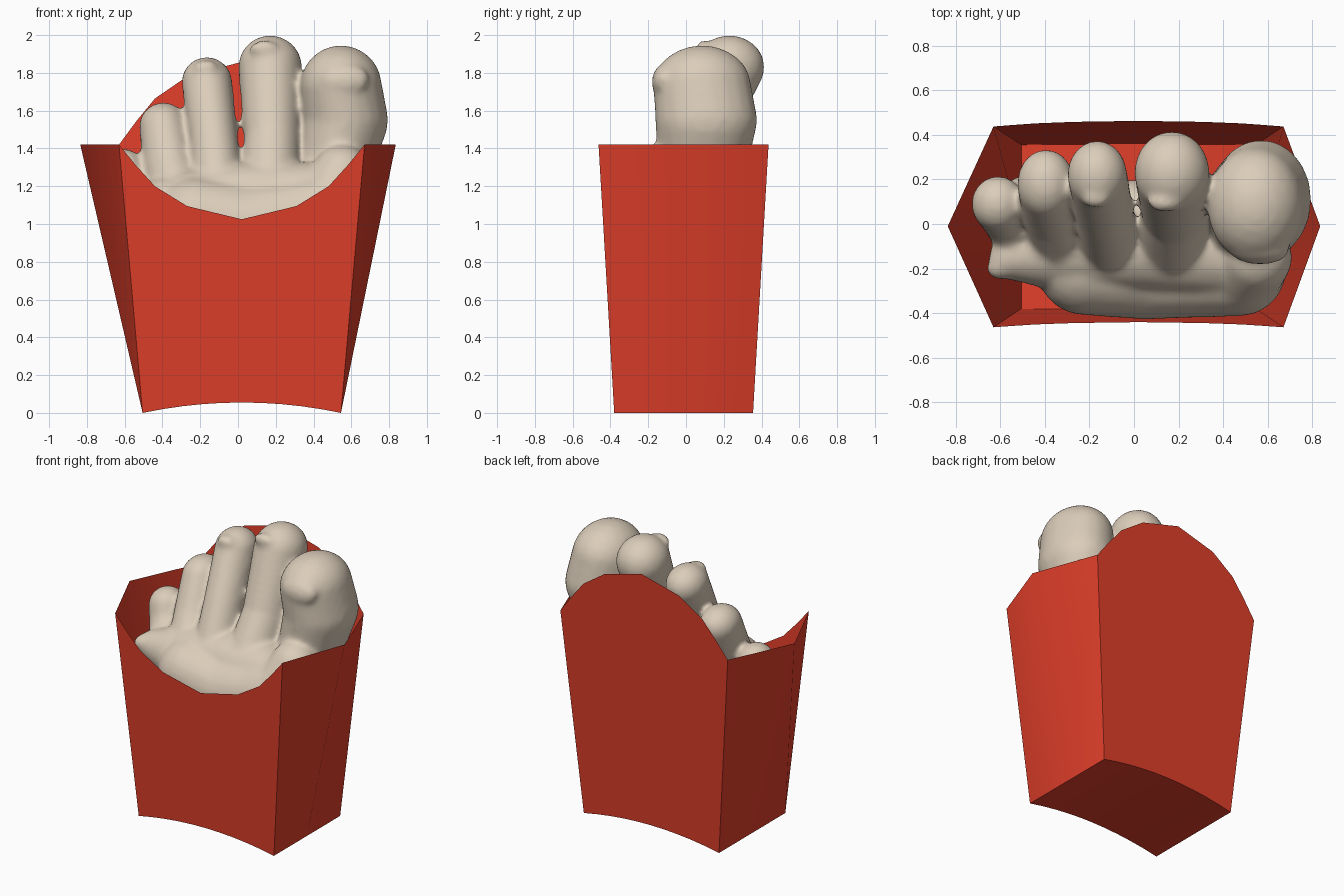
import bpy, bmesh, math
from mathutils import Matrix, Vector

old = bpy.data.objects.get("Cube")
if old:
    bpy.data.objects.remove(old, do_unlink=True)


def material(name, rgb):
    m = bpy.data.materials.new(name)
    m.use_nodes = True
    m.diffuse_color = (*rgb, 1)
    node = next(n for n in m.node_tree.nodes if n.type == 'BSDF_PRINCIPLED')
    node.inputs["Base Color"].default_value = (*rgb, 1)
    node.inputs["Roughness"].default_value = 0.8
    return m


def add_object(name, bm, mat, angle):
    mesh = bpy.data.meshes.new(name)
    bm.to_mesh(mesh)
    bm.free()
    mesh.materials.append(mat)
    ob = bpy.data.objects.new(name, mesh)
    bpy.context.collection.objects.link(ob)
    bpy.ops.object.select_all(action='DESELECT')
    ob.select_set(True)
    bpy.context.view_layer.objects.active = ob
    bpy.ops.object.shade_smooth_by_angle(angle=math.radians(angle))
    return ob


red = material("carton red", (0.75, 0.049, 0.023))
skin = material("skin beige", (0.71, 0.61, 0.49))

# Carton: a folded sheet with a scooped front, raised back and creased sides
RIM, MID = 1.42, 0.02


def front_y(z):
    return -0.38 - 0.083 * z / RIM


def back_y(z):
    return 0.355 + 0.082 * z / RIM


bm = bmesh.new()
ARCH = 10
arch = []
for i in range(ARCH + 1):
    t = 2 * i / ARCH - 1
    arch.append((MID + 0.525 * t, 0.055 * (1 - t * t)))
half = [(0.65, 0), (0.56, 0.11), (0.46, 0.22), (0.29, 0.325), (0, 0.395)]
curve = [(MID + x, h) for x, h in half] + [(MID - x, h) for x, h in half[-2::-1]]


def panel(y_at, sign, stretch):
    low = [bm.verts.new((x, y_at(z), z)) for x, z in arch]
    high = []
    for x, h in curve:
        z = RIM + sign * h * stretch
        high.append(bm.verts.new((x, y_at(z), z)))
    bm.faces.new(low + high)
    return low, high


f_low, f_high = panel(front_y, -1, 1)
b_low, b_high = panel(back_y, 1, 1.11)

# Curved floor
for i in range(ARCH):
    bm.faces.new((f_low[i], b_low[i], b_low[i + 1], f_low[i + 1]))

# Softly creased sides
for low_i, high_i, fold_x in ((0, -1, -0.835), (-1, 0, 0.835)):
    fold = bm.verts.new((fold_x, -0.01, RIM))
    base = bm.verts.new((f_low[low_i].co + b_low[low_i].co) / 2)
    bm.faces.new((f_low[low_i], f_high[high_i], fold, base))
    bm.faces.new((base, fold, b_high[high_i], b_low[low_i]))
bmesh.ops.recalc_face_normals(bm, faces=bm.faces)
add_object("carton", bm, red, 50)

# Foot: chains of balls fused into one smooth skin
bm = bmesh.new()


def ball(centre, scale, tilt=0):
    mat = (Matrix.Translation(centre) @ Matrix.Rotation(tilt, 4, 'X')
           @ Matrix.Diagonal((*scale, 1)))
    bmesh.ops.create_icosphere(bm, subdivisions=3, radius=1, matrix=mat)


def limb(points, deep=1.0, steps=8):
    for a, b in zip(points, points[1:]):
        for i in range(steps + 1):
            x, y, z, r = Vector(a).lerp(Vector(b), i / steps)
            ball((x, y, z), (r, r * deep, r))


# Toes, from big to little: x, y, z, radius
limb([(0.46, 0.03, 1.08, 0.19), (0.525, 0.09, 1.36, 0.205),
      (0.57, 0.108, 1.55, 0.226), (0.545, 0.085, 1.73, 0.217)], 1.2)
limb([(0.17, -0.12, 1.15, 0.16), (0.18, 0.06, 1.45, 0.15), (0.17, 0.23, 1.83, 0.17)], 1.1)
limb([(-0.1, -0.12, 1.13, 0.14), (-0.13, 0.04, 1.45, 0.13), (-0.165, 0.22, 1.75, 0.135)], 1.15)
limb([(-0.3, -0.1, 1.08, 0.15), (-0.36, 0.07, 1.3, 0.145), (-0.395, 0.18, 1.515, 0.13)], 1.2)
limb([(-0.48, -0.08, 1.02, 0.13), (-0.585, 0.06, 1.2, 0.12), (-0.61, 0.09, 1.28, 0.12)], 1.05)

# Instep sloping up from the front, its two edges, and the web between toes
limb([(0.47, -0.2, 1.06, 0.215), (0.3, -0.2, 1.02, 0.22), (0.05, -0.195, 0.98, 0.235),
      (-0.22, -0.19, 1.03, 0.22)])
limb([(0.45, -0.13, 1.12, 0.21), (0.05, -0.1, 1.12, 0.21), (-0.25, -0.1, 1.09, 0.2)])
limb([(0.49, -0.22, 1.1, 0.18), (0.55, -0.15, 1.26, 0.16)])
limb([(0.45, 0.0, 1.06, 0.2), (0.05, 0.0, 1.06, 0.2), (-0.28, 0.02, 1.03, 0.18),
      (-0.48, 0.09, 1.13, 0.13)])
limb([(-0.38, -0.12, 1.08, 0.17), (-0.55, -0.15, 1.1, 0.1), (-0.61, -0.2, 1.12, 0.05)])

# Nails
for centre, scale, tilt in (
        ((0.565, -0.125, 1.765), (0.13, 0.055, 0.085), -0.2),
        ((0.14, 0.1, 1.925), (0.08, 0.05, 0.045), -0.6),
        ((-0.17, 0.115, 1.825), (0.065, 0.045, 0.045), -0.6)):
    ball(centre, scale, tilt)

foot = add_object("foot", bm, skin, 180)
remesh = foot.modifiers.new("fuse", 'REMESH')
remesh.mode = 'VOXEL'
remesh.voxel_size = 0.016
remesh.use_smooth_shade = True
smooth = foot.modifiers.new("soften", 'SMOOTH')
smooth.factor = 0.5
smooth.iterations = 12
